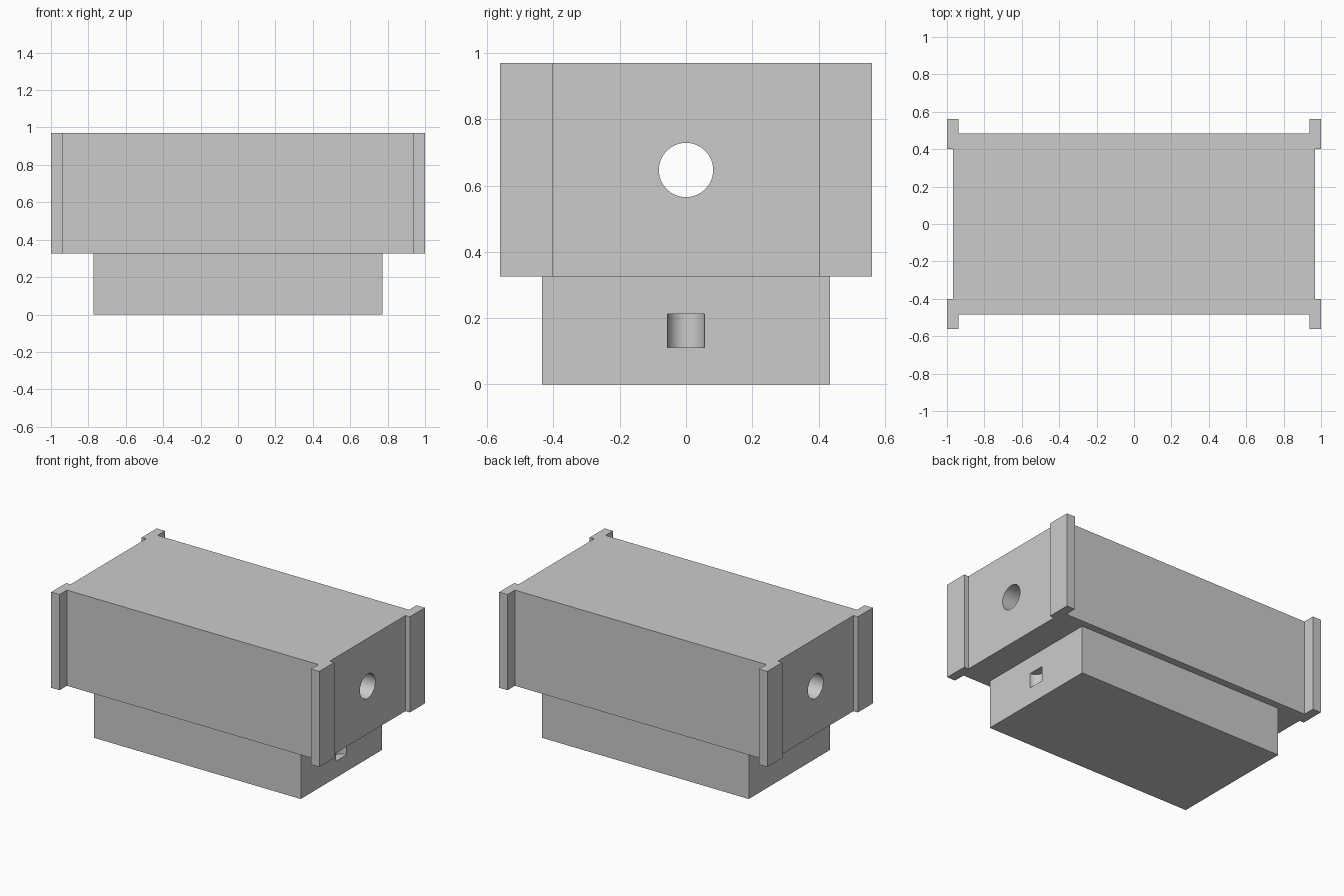
import bpy, bmesh
from math import radians, pi
from mathutils import Matrix

if "Cube" in bpy.data.objects:
    bpy.data.objects.remove(bpy.data.objects["Cube"], do_unlink=True)

# One plain grey for the whole model
grey = bpy.data.materials.new("light grey")
grey.use_nodes = True
grey.diffuse_color = (0.6, 0.6, 0.6, 1)
bsdf = next(n for n in grey.node_tree.nodes if n.type == "BSDF_PRINCIPLED")
bsdf.inputs["Base Color"].default_value = (0.6, 0.6, 0.6, 1)


def make_object(name, bm):
    bmesh.ops.recalc_face_normals(bm, faces=bm.faces)
    mesh = bpy.data.meshes.new(name)
    bm.to_mesh(mesh)
    bm.free()
    mesh.materials.append(grey)
    obj = bpy.data.objects.new(name, mesh)
    bpy.context.collection.objects.link(obj)
    return obj


def extrude_outline(name, points, bottom, top):
    bm = bmesh.new()
    face = bm.faces.new([bm.verts.new((x, y, bottom)) for x, y in points])
    raised = bmesh.ops.extrude_face_region(bm, geom=[face])["geom"]
    verts = [g for g in raised if isinstance(g, bmesh.types.BMVert)]
    bmesh.ops.translate(bm, verts=verts, vec=(0, 0, top - bottom))
    return make_object(name, bm)


def cylinder(name, radius, length, matrix):
    bm = bmesh.new()
    bmesh.ops.create_cone(bm, cap_ends=True, segments=64, radius1=radius,
                          radius2=radius, depth=length, matrix=matrix)
    return make_object(name, bm)


def cut(target, cutter):
    cutter.hide_render = True
    mod = target.modifiers.new("cut", "BOOLEAN")
    mod.operation, mod.solver, mod.object = "DIFFERENCE", "EXACT", cutter
    bpy.ops.object.select_all(action="DESELECT")
    bpy.context.view_layer.objects.active = target
    target.select_set(True)
    bpy.ops.object.modifier_apply(modifier=mod.name)
    bpy.data.objects.remove(cutter, do_unlink=True)
    bpy.ops.object.shade_smooth_by_angle(angle=radians(30))


# Main block: a quarter outline with its corner post, mirrored around
SEAM = 0.325
quarter = [(0.967, 0.402), (1, 0.402), (1, 0.562),
           (0.938, 0.562), (0.938, 0.483)]
outline = (quarter
           + [(-x, y) for x, y in reversed(quarter)]
           + [(-x, -y) for x, y in quarter]
           + [(x, -y) for x, y in reversed(quarter)])
body = extrude_outline("body_with_corner_posts", outline, SEAM, 0.97)

# Round bore running the whole length
cut(body, cylinder("bore_cutter", 0.082, 3,
                   Matrix.Translation((0, 0, 0.647)) @ Matrix.Rotation(pi / 2, 4, "Y")))

# Narrower base block
bx, by = 0.772, 0.434
base = extrude_outline("base", [(bx, by), (-bx, by), (-bx, -by), (bx, -by)], 0, SEAM)

# Rounded pocket in one end of the base
cut(base, cylinder("pocket_cutter", 0.056, 0.1, Matrix.Translation((bx, 0, 0.162))))
